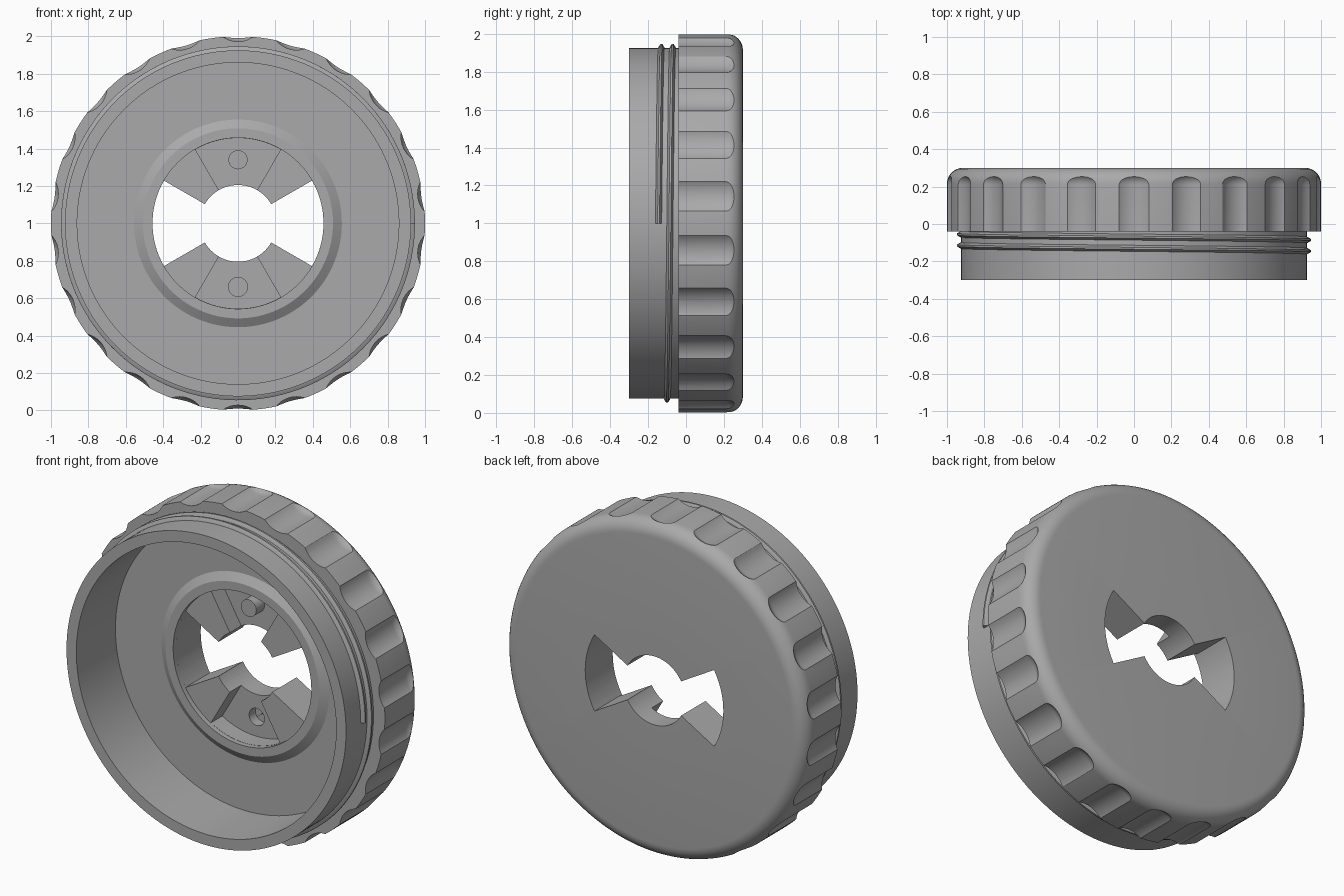
import bpy, bmesh, math
from mathutils import Vector

cube = bpy.data.objects.get("Cube")
if cube:
    bpy.data.objects.remove(cube, do_unlink=True)

grey = bpy.data.materials.new("neutral_grey")
grey.use_nodes = True
COLOUR = (0.4, 0.4, 0.4, 1)
grey.diffuse_color = COLOUR
grey.node_tree.nodes["Principled BSDF"].inputs["Base Color"].default_value = COLOUR


def polar(r, t, y):
    """Point around the part's own axis, which runs along y at z = 1."""
    return Vector((r * math.cos(t), y, 1 + r * math.sin(t)))


def arc(r, a, b, n):
    return [(r, math.radians(a + (b - a) * i / n)) for i in range(n + 1)]


def fillet(cr, cy, r, n=8):
    """Quarter round from the side wall to the back face."""
    return [(cr + r * math.cos(k * math.pi / 2 / n), cy + r * math.sin(k * math.pi / 2 / n))
            for k in range(n + 1)]


def lathe(bm, profile, segs, centre=(0, 0)):
    """Spin a closed (radius, y) profile about an axis parallel to y."""
    shift = Vector((centre[0], 0, centre[1]))
    rings = [[bm.verts.new(polar(r, 2 * math.pi * k / segs, y) + shift) for r, y in profile]
             for k in range(segs)]
    n = len(profile)
    for k in range(segs):
        a, b = rings[k], rings[(k + 1) % segs]
        for i in range(n):
            j = (i + 1) % n
            bm.faces.new((a[i], a[j], b[j], b[i]))


def prism(bm, outline, y0, y1, rounding=0.0):
    """Extrude a polar outline along y, rounding its sharp corners."""
    a = [bm.verts.new(polar(r, t, y0)) for r, t in outline]
    b = [bm.verts.new(polar(r, t, y1)) for r, t in outline]
    n = len(a)
    sides = [bm.faces.new((a[i], a[(i + 1) % n], b[(i + 1) % n], b[i])) for i in range(n)]
    bm.faces.new(a)
    bm.faces.new(b)
    if rounding:
        edges = [e for e in {e for f in sides for e in f.edges}
                 if abs(e.verts[0].co.y - e.verts[1].co.y) > 0.01 and e.calc_face_angle(0) > 0.6]
        bmesh.ops.bevel(bm, geom=edges, offset=rounding, segments=4, profile=0.5, affect='EDGES')


def finish(name, bm):
    bmesh.ops.recalc_face_normals(bm, faces=bm.faces)
    mesh = bpy.data.meshes.new(name)
    bm.to_mesh(mesh)
    bm.free()
    mesh.materials.append(grey)
    obj = bpy.data.objects.new(name, mesh)
    bpy.context.collection.objects.link(obj)
    return obj


def smooth(obj):
    bpy.ops.object.select_all(action='DESELECT')
    bpy.context.view_layer.objects.active = obj
    obj.select_set(True)
    bpy.ops.object.shade_smooth_by_angle(angle=math.radians(30))


def cut(obj, name, bm):
    cutter = finish(name, bm)
    cutter.hide_render = True
    mod = obj.modifiers.new(name, 'BOOLEAN')
    mod.operation = 'DIFFERENCE'
    mod.solver = 'EXACT'
    mod.object = cutter
    bpy.context.view_layer.objects.active = obj
    bpy.ops.object.modifier_apply(modifier=name)
    bpy.data.objects.remove(cutter, do_unlink=True)


FLOOR, BACK, RIM = 0.07, 0.30, -0.30

# Cap body: hollow neck, wide grip and raised ring on the inner floor
bm = bmesh.new()
lathe(bm, [(0.15, FLOOR), (0.457, FLOOR), (0.457, FLOOR - 0.03), (0.508, FLOOR - 0.03),
           (0.555, FLOOR), (0.86, FLOOR), (0.86, RIM), (0.925, RIM), (0.925, -0.04),
           (1.0, -0.04)] + fillet(0.915, BACK - 0.085, 0.085) + [(0.15, BACK)], 144)
cap = finish("cap_body", bm)

# Finger scallops around the grip
bm = bmesh.new()
GRIPS, SCOOP = 22, 0.14
for k in range(GRIPS):
    t = 2 * math.pi * (k + 0.5) / GRIPS
    r = 0.972 + SCOOP
    lathe(bm, [(0.02, -0.2), (SCOOP, -0.2)] + fillet(SCOOP - 0.06, 0.21, 0.06, 6) + [(0.02, 0.27)],
          48, (r * math.cos(t), r * math.sin(t)))
cut(cap, "scallop_cutter", bm)

# Centre bore with two fan-shaped slots
bm = bmesh.new()
prism(bm, arc(0.457, -30, 30, 16) + arc(0.205, 30, 150, 24)
      + arc(0.457, 150, 210, 16) + arc(0.205, 210, 330, 24), -0.1, 0.5, 0.015)
cut(cap, "slot_cutter", bm)

# Fan-shaped pockets above and below the bore, each with a blind hole
POCKET = 0.177
bm = bmesh.new()
for mid in (90, 270):
    prism(bm, arc(0.456, mid - 30, mid + 30, 16) + arc(0.15, mid + 30, mid - 30, 6),
          0.0, POCKET, 0.012)
cut(cap, "pocket_cutter", bm)

bm = bmesh.new()
for side in (1, -1):
    lathe(bm, [(0.001, 0.1), (0.051, 0.1), (0.051, POCKET + 0.06), (0.001, POCKET + 0.06)],
          32, (0, 0.34 * side))
cut(cap, "pin_hole_cutter", bm)
smooth(cap)

# Screw thread: a tapered ridge wound around the neck up to the grip
bm = bmesh.new()
TURNS, STEPS, PITCH = 1.7, 200, 0.06
section = [(0.915, -0.018), (0.928, -0.016), (0.946, -0.005), (0.946, 0.005),
           (0.928, 0.016), (0.915, 0.018)]
previous = None
for k in range(STEPS + 1):
    turn = TURNS * k / STEPS
    ring = [bm.verts.new(polar(r, 2 * math.pi * turn, -0.145 + PITCH * turn + dy))
            for r, dy in section]
    if previous:
        for i in range(len(ring)):
            j = (i + 1) % len(ring)
            bm.faces.new((previous[i], previous[j], ring[j], ring[i]))
    if k in (0, STEPS):
        bm.faces.new(ring)
    previous = ring
smooth(finish("screw_thread", bm))
